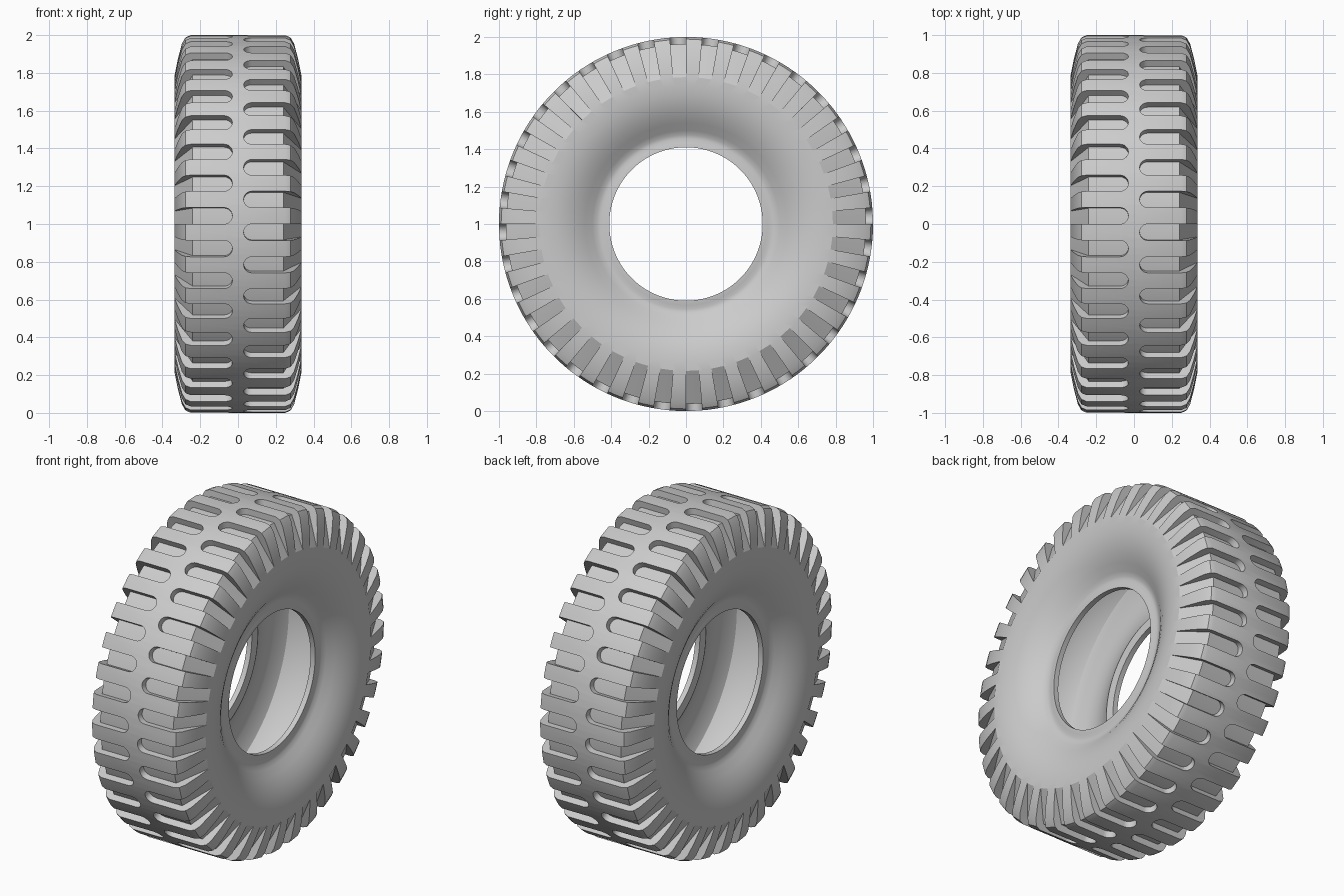
import bpy, bmesh
from math import sin, cos, pi, sqrt, tau

cube = bpy.data.objects.get("Cube")
if cube:
    bpy.data.objects.remove(cube, do_unlink=True)

SEGMENTS = 144
SLOTS = 36
HALF = tau / SLOTS / 4          # half the angular width of a tread slot


def ring_point(x, r, a):
    """Point at radius r about the axle; angle 0 faces the front."""
    return (x, -r * cos(a), 1 + r * sin(a))


def make_object(name, bm):
    bmesh.ops.recalc_face_normals(bm, faces=bm.faces)
    mesh = bpy.data.meshes.new(name)
    bm.to_mesh(mesh)
    bm.free()
    obj = bpy.data.objects.new(name, mesh)
    bpy.context.collection.objects.link(obj)
    return obj


def loft(bm, rings, closed):
    """Skin a list of vertex loops, capping the ends of an open loft."""
    n = len(rings[0])
    for i in range(len(rings) if closed else len(rings) - 1):
        a, b = rings[i], rings[(i + 1) % len(rings)]
        for j in range(n):
            k = (j + 1) % n
            bm.faces.new((a[j], a[k], b[k], b[j]))
    if not closed:
        bm.faces.new(rings[0])
        bm.faces.new(rings[-1])


# Half section (x, radius): tread, shoulder, sidewall, bead lip, then hollow inside
half = [(0.25, 1.0), (0.278, 0.988), (0.297, 0.955), (0.318, 0.875), (0.335, 0.79),
        (0.334, 0.74), (0.328, 0.69), (0.315, 0.64), (0.294, 0.59), (0.265, 0.54),
        (0.236, 0.50), (0.222, 0.475), (0.219, 0.455), (0.224, 0.435), (0.226, 0.41),
        (0.195, 0.41), (0.19, 0.46), (0.225, 0.52), (0.262, 0.59), (0.285, 0.67),
        (0.285, 0.76), (0.25, 0.84), (0.17, 0.89), (0.06, 0.905)]
section = half + [(-x, r) for x, r in reversed(half)]

bm = bmesh.new()
rings = []
for i in range(SEGMENTS):
    a = (i + 0.25) * tau / SEGMENTS
    rings.append([bm.verts.new(ring_point(x, r, a)) for x, r in section])
loft(bm, rings, True)
tire = make_object("tire", bm)

# Tread slots: rounded toward the centre line, open at the shoulder, staggered by side
bm = bmesh.new()
STEPS = 12
for side in (-1, 1):
    for i in range(SLOTS):
        middle = i * tau / SLOTS - side * HALF
        rings = []
        for s in range(STEPS + 1):
            t = -cos(pi * s / STEPS)
            inner = 0.03 + HALF * (1 - sqrt(max(0, 1 - t * t)))
            cut = [(inner, 0.962), (0.24, 0.962), (0.345, 0.766),
                   (0.42, 0.766), (0.42, 1.06), (inner, 1.06)]
            rings.append([bm.verts.new(ring_point(side * x, r, middle + t * HALF))
                          for x, r in cut])
        loft(bm, rings, False)
cutter = make_object("slot_cutter", bm)
cutter.hide_render = True

boolean = tire.modifiers.new("slots", "BOOLEAN")
boolean.operation = "DIFFERENCE"
boolean.solver = "EXACT"
boolean.object = cutter

for obj in bpy.context.selected_objects:
    obj.select_set(False)
bpy.context.view_layer.objects.active = tire
tire.select_set(True)
bpy.ops.object.modifier_apply(modifier=boolean.name)
bpy.data.objects.remove(cutter, do_unlink=True)

# Plain grey rubber
grey = bpy.data.materials.new("grey_rubber")
grey.use_nodes = True
colour = (0.6, 0.6, 0.6, 1)
grey.diffuse_color = colour
grey.node_tree.nodes["Principled BSDF"].inputs["Base Color"].default_value = colour
tire.data.materials.clear()
tire.data.materials.append(grey)
bpy.ops.object.shade_smooth_by_angle(angle=0.5)
